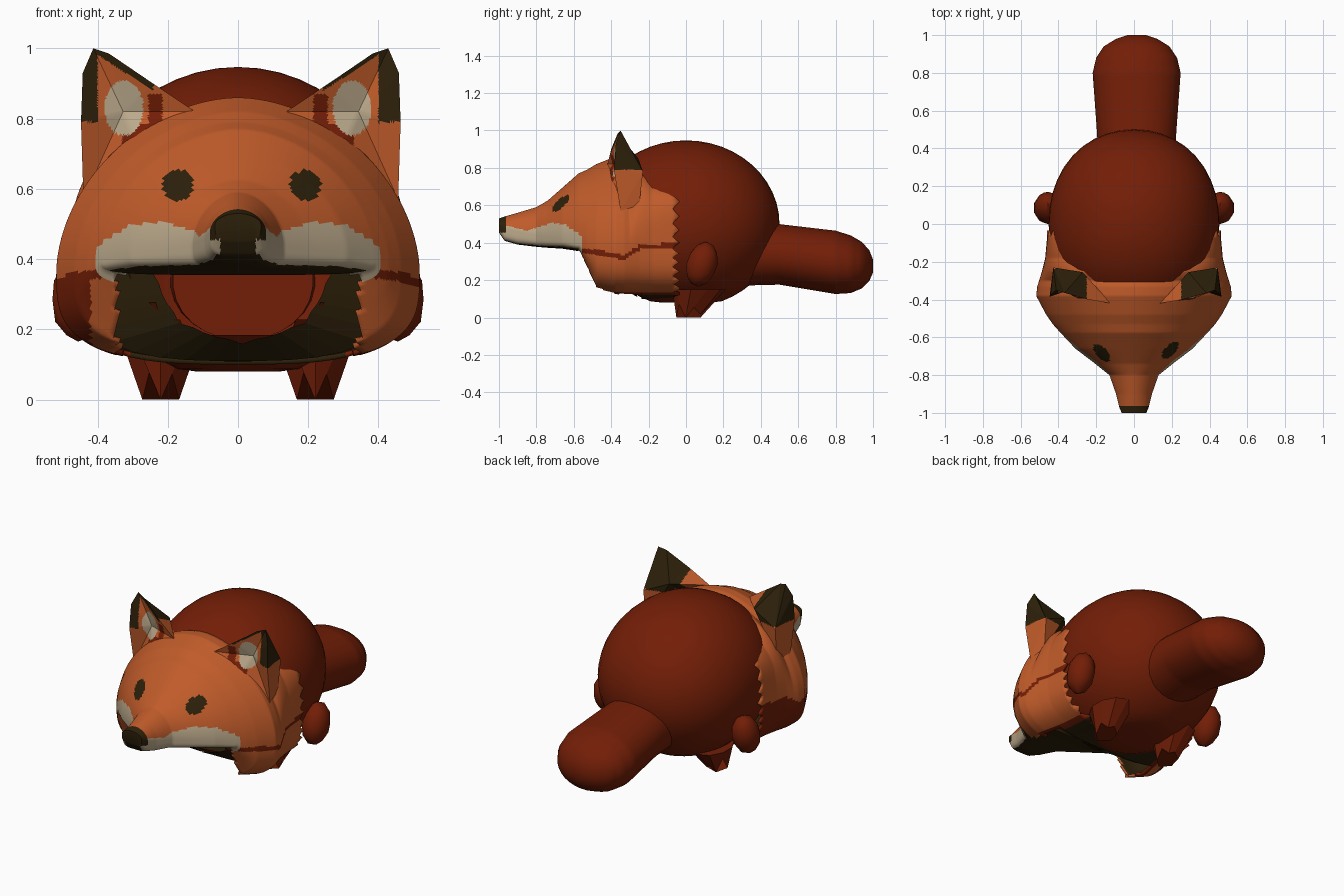
import bpy, bmesh, math
from mathutils import Vector

if "Cube" in bpy.data.objects:
    bpy.data.objects.remove(bpy.data.objects["Cube"])


def material(name, rgb):
    m = bpy.data.materials.new(name)
    m.diffuse_color = (*rgb, 1)
    m.use_nodes = True
    m.node_tree.nodes["Principled BSDF"].inputs["Base Color"].default_value = m.diffuse_color
    return m


MATS = [material("orange fur", (0.53, 0.105, 0.023)),
        material("rust red", (0.170, 0.013, 0.002)),
        material("cream", (0.50, 0.40, 0.26)),
        material("dark brown", (0.026, 0.0145, 0.003))]
ORANGE, RED, CREAM, DARK = range(4)


def finish(name, bm, angle=45):
    me = bpy.data.meshes.new(name)
    bm.to_mesh(me)
    bm.free()
    ob = bpy.data.objects.new(name, me)
    bpy.context.collection.objects.link(ob)
    for m in MATS:
        me.materials.append(m)
    if angle:
        bpy.ops.object.select_all(action='DESELECT')
        ob.select_set(True)
        bpy.context.view_layer.objects.active = ob
        bpy.ops.object.shade_smooth_by_angle(angle=math.radians(angle))
    return ob


def interp(keys, t):
    """Linear interpolation in rows whose first column is the position."""
    for a, b in zip(keys, keys[1:]):
        if t <= b[0]:
            k = max(0, (t - a[0]) / (b[0] - a[0]))
            return [p + (q - p) * k for p, q in zip(a[1:], b[1:])]
    return list(keys[-1][1:])


def superellipse(a, n):
    c, s = math.cos(a), math.sin(a)
    r = (abs(c) ** n + abs(s) ** n) ** (-1 / n)
    return r * c, r * s


def loft(keys, rings, segs, upper, lower, cx=0, jag=(0,), cap_end=True):
    """Cross-sections along y; key rows are y, top, bottom, half width, z of the widest point."""
    bm = bmesh.new()
    y0, y1 = keys[0][0], keys[-1][0]
    loops = []
    for r in range(rings):
        y = y0 + (y1 - y0) * r / (rings - 1)
        top, bot, w, zm = interp(keys, y)
        loop = []
        for i in range(segs):
            a = 2 * math.pi * (i + 0.5) / segs
            c, s = superellipse(a, upper(y) if math.sin(a) > 0 else lower(y))
            z = zm + ((top - zm) if s > 0 else (zm - bot)) * s
            dy = jag[i % len(jag)] if r == rings - 1 else 0
            loop.append(bm.verts.new((cx + w * c, y + dy, z)))
        loops.append(loop)
    for a, b in zip(loops, loops[1:]):
        for i in range(segs):
            j = (i + 1) % segs
            bm.faces.new((a[i], a[j], b[j], b[i]))
    bm.faces.new(loops[0])
    if cap_end:
        bm.faces.new(loops[-1])
    bmesh.ops.recalc_face_normals(bm, faces=bm.faces)
    bm.normal_update()
    return bm


# Round hollow body, flattened below and open towards the mouth
bm = bmesh.new()
bmesh.ops.create_uvsphere(bm, u_segments=40, v_segments=24, radius=1)
for v in bm.verts:
    k = superellipse(math.atan2(v.co.y, v.co.x), 2.12)
    k = math.hypot(*k)
    v.co = Vector((v.co.x * 0.452 * k, v.co.y * 0.5 * k, max(0.08, 0.5 + v.co.z * 0.447)))
for f in bm.faces:
    f.material_index = RED
hole = [f for f in bm.faces
        if f.calc_center_median().y < -0.34 and f.calc_center_median().z < 0.62]
bmesh.ops.delete(bm, geom=hole, context='FACES')
finish("body", bm)

# Thick blunt tail
tail = [(0.30, 0.52, 0.17, 0.20, 0.34), (0.5, 0.50, 0.175, 0.212, 0.335),
        (0.8, 0.465, 0.125, 0.234, 0.295), (0.88, 0.44, 0.13, 0.215, 0.285),
        (0.94, 0.405, 0.155, 0.175, 0.28), (0.98, 0.36, 0.195, 0.11, 0.275),
        (1.0, 0.31, 0.24, 0.05, 0.275)]
bm = loft(tail, 36, 28, lambda y: 2.1, lambda y: 2.1, cx=0.014)
for f in bm.faces:
    f.material_index = RED
finish("tail", bm)

# Hollow head shell with a pointed muzzle and a jagged back edge
head = [(-1.0, 0.53, 0.455, 0.065, 0.50), (-0.97, 0.54, 0.41, 0.078, 0.48),
        (-0.9, 0.56, 0.39, 0.095, 0.46), (-0.8, 0.59, 0.378, 0.13, 0.44),
        (-0.74, 0.625, 0.373, 0.205, 0.43), (-0.66, 0.695, 0.368, 0.31, 0.42),
        (-0.575, 0.77, 0.355, 0.39, 0.40), (-0.53, 0.79, 0.25, 0.43, 0.38),
        (-0.48, 0.82, 0.13, 0.465, 0.37), (-0.38, 0.86, 0.105, 0.518, 0.36),
        (-0.33, 0.86, 0.1, 0.512, 0.36), (-0.25, 0.835, 0.1, 0.487, 0.36),
        (-0.18, 0.76, 0.1, 0.470, 0.36), (-0.07, 0.72, 0.1, 0.460, 0.36)]
bm = loft(head, 150, 140, lambda y: 1.85 + max(0, y + 0.3) * 13,
          lambda y: 4.5 if y < -0.575 else 3.2,
          jag=(0, 0.015, 0.035, 0.015), cap_end=False)
lip = [(-0.57, 0.36), (-0.45, 0.345), (-0.33, 0.32), (-0.25, 0.375), (-0.07, 0.385)]
cream_top = [(-1, 0.5), (-0.85, 0.465), (-0.72, 0.505), (-0.65, 0.5), (-0.55, 0.43)]


def head_colour(f):
    x, y, z = f.calc_center_median()
    eye, left = abs(x - 0.01) - 0.182, x < -0.42
    x = abs(x)
    if (eye / 0.044) ** 2 + ((z - 0.61) / 0.044) ** 2 < 1 and y < -0.55:
        return DARK                                   # eyes
    if y < -0.965 and z > 0.455 or y < -0.9 and x < 0.05 and z < 0.455:
        return DARK                                   # nose and lip split
    if y < -0.575 and f.normal.z < -0.88:
        return DARK                                   # roof of the mouth
    if y < -0.555 and z < interp(cream_top, y)[0]:
        return CREAM                                  # muzzle sides
    if y > -0.57 and abs(z - interp(lip, y)[0]) < 0.013:
        return RED                                    # corner line of the mouth
    if left and -0.57 < y and z < interp(lip, y)[0]:
        return RED                                    # darker left jaw
    if y > -0.5 and z < 0.135:
        return DARK if x < 0.3 and f.normal.z < -0.6 else RED
    return ORANGE


def in_mouth(f):
    x, y, z = f.calc_center_median()
    return (-0.577 < y < -0.455 and abs(x) < 0.345 and z < 0.358
            or -0.46 < y < -0.24 and abs(x) < 0.34 and z < 0.2)


for f in bm.faces:
    f.material_index = head_colour(f)
bmesh.ops.delete(bm, geom=[f for f in bm.faces if in_mouth(f)], context='FACES')
shell = finish("head", bm)
solid = shell.modifiers.new("lining", 'SOLIDIFY')
solid.thickness = 0.015
solid.offset = -1
solid.material_offset = 3

# Dark throat ring between the head and the opening of the body
bm = bmesh.new()
outer, inner = [], []
for i in range(40):
    a = 2 * math.pi * i / 40
    c, s = superellipse(a, 3)
    outer.append(bm.verts.new((0.46 * c, -0.31 - 0.05 * s,
                               0.36 + (0.3 if s > 0 else 0.25) * s)))
    k = 1 + (0.06 if i % 5 == 0 else 0)
    inner.append(bm.verts.new((0.012 + 0.24 * k * math.cos(a), -0.35, 0.36 + 0.19 * k * math.sin(a))))
for i in range(40):
    j = (i + 1) % 40
    bm.faces.new((outer[i], outer[j], inner[j], inner[i])).material_index = DARK
finish("throat", bm, 0)

# Ears: hollowed front, deep boxy back
EAR = [(0.448, -0.35, 0.57), (0.455, -0.385, 0.79), (0.45, -0.375, 0.93),
       (0.42, -0.35, 1.0), (0.375, -0.365, 0.985), (0.25, -0.40, 0.90),
       (0.13, -0.42, 0.82), (0.30, -0.40, 0.74),      # rim 0-7
       (0.435, -0.23, 0.78), (0.28, -0.255, 0.85),    # back corners 8-9
       (0.335, -0.345, 0.82), (0.43, -0.25, 0.60)]    # hollow centre 10, back foot 11
EAR_BACK = [(0, 1, 8), (1, 2, 8), (2, 3, 8), (3, 4, 8), (4, 9, 8), (4, 5, 9),
            (5, 6, 9), (6, 7, 9), (0, 8, 11), (11, 8, 9), (7, 0, 11), (7, 11, 9)]


def ear_colour(f, front):
    x, y, z = f.calc_center_median()
    x = abs(x)
    if not front:
        return DARK if z > 0.79 and x > 0.25 else ORANGE
    if ((x - 0.325) / 0.055) ** 2 + ((z - 0.83) / 0.078) ** 2 < 1:
        return CREAM
    if z > 0.79 and x > 0.40 or x > 0.24 and z > 0.865 + 0.65 * (x - 0.22):
        return DARK
    if 0.215 < x < 0.255 and 0.75 < z < 0.87 or z < 0.785 and x < 0.33:
        return RED
    return ORANGE


for side, name in ((-1, "left_ear"), (1, "right_ear")):
    bm = bmesh.new()
    vs = [bm.verts.new((side * x + 0.008, y, z)) for x, y, z in EAR]
    for i in range(8):
        bm.faces.new((vs[i], vs[(i + 1) % 8], vs[10])).material_index = 0
    for t in EAR_BACK:
        bm.faces.new([vs[i] for i in t]).material_index = 1
    bmesh.ops.recalc_face_normals(bm, faces=bm.faces)
    bmesh.ops.subdivide_edges(bm, edges=bm.edges[:], cuts=19, use_grid_fill=True)
    for f in bm.faces:
        f.material_index = ear_colour(f, f.material_index == 0)
    finish(name, bm, 30)

# Side paws and ragged feet
for side, word in ((-1, "left"), (1, "right")):
    bm = bmesh.new()
    bmesh.ops.create_icosphere(bm, subdivisions=2, radius=1)
    for v in bm.verts:
        x, y, z = v.co
        v.co = (side * (0.455 + 0.077 * x), 0.085 + 0.085 * y + 0.02 * z, 0.285 + 0.12 * z)
    for f in bm.faces:
        f.material_index = RED
    finish(word + "_paw", bm, 30)

    bm = bmesh.new()
    bmesh.ops.create_cone(bm, cap_ends=True, segments=10, radius1=0.055, radius2=0.11, depth=0.12)
    for i, v in enumerate(bm.verts):
        low = v.co.z < 0
        v.co = Vector((side * 0.22 + v.co.x, (0.02 if low else 0.07) + v.co.y * 1.3,
                       max(0, 0.03 + 0.05 * math.sin(i * 1.7)) if low else 0.15))
    for f in bm.faces:
        f.material_index = RED
    finish(word + "_foot", bm, 0)
